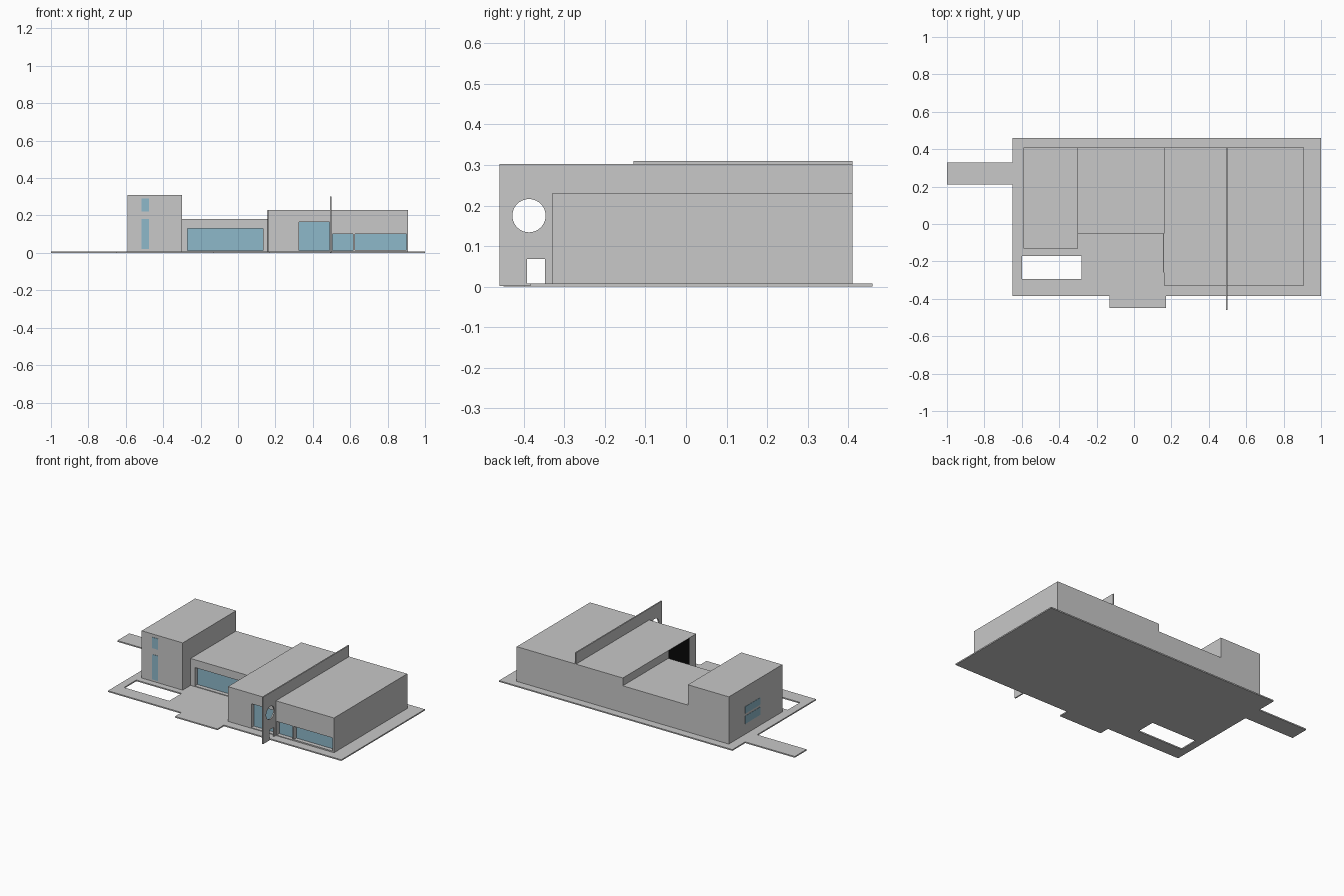
import bpy, bmesh, math
from mathutils import Matrix

if "Cube" in bpy.data.objects:
    bpy.data.objects.remove(bpy.data.objects["Cube"])


def material(name, color):
    m = bpy.data.materials.new(name)
    m.use_nodes = True
    m.diffuse_color = (*color, 1)
    m.node_tree.nodes["Principled BSDF"].inputs["Base Color"].default_value = (*color, 1)
    return m


GREY = material("light grey", (0.58, 0.58, 0.58))
GLASS = material("blue glass", (0.27, 0.48, 0.59))
DARK = material("dark opening", (0.005, 0.005, 0.005))
GROUND = 0.008
DEPTH = 0.03


def finish(name, bm, mat):
    bmesh.ops.recalc_face_normals(bm, faces=bm.faces)
    mesh = bpy.data.meshes.new(name)
    bm.to_mesh(mesh)
    bm.free()
    mesh.materials.append(mat)
    ob = bpy.data.objects.new(name, mesh)
    bpy.context.collection.objects.link(ob)
    return ob


def box(name, x, y, z, mat=GREY):
    """Box from three (low, high) ranges."""
    bm = bmesh.new()
    bmesh.ops.create_cube(bm, size=1)
    for v in bm.verts:
        v.co = [r[0] if c < 0 else r[1] for c, r in zip(v.co, (x, y, z))]
    return finish(name, bm, mat)


def cut(target, cutter):
    """Subtract the cutter, then discard it."""
    cutter.hide_render = True
    mod = target.modifiers.new("cut", "BOOLEAN")
    mod.operation = "DIFFERENCE"
    mod.solver = "EXACT"
    mod.object = cutter
    bpy.context.view_layer.objects.active = target
    bpy.ops.object.modifier_apply(modifier=mod.name)
    bpy.data.objects.remove(cutter)


def front_window(name, wall, x, z, face_y):
    """Recessed opening in a front wall with a pane at its back."""
    cut(wall, box("cutter", x, (face_y - 0.05, face_y + DEPTH), z))
    box(name, x, (face_y + DEPTH - 0.004, face_y + DEPTH + 0.002), z, GLASS)


# Ground slab with side path, front step and a pool opening
outline = [(-0.65, -0.385), (-0.13, -0.385), (-0.13, -0.45), (0.17, -0.45),
           (0.17, -0.385), (1, -0.385), (1, 0.46), (-0.65, 0.46),
           (-0.65, 0.33), (-1, 0.33), (-1, 0.21), (-0.65, 0.21)]
bm = bmesh.new()
base = bm.faces.new([bm.verts.new((x, y, 0)) for x, y in outline])
top = bmesh.ops.extrude_face_region(bm, geom=[base])["geom"]
for v in top:
    if isinstance(v, bmesh.types.BMVert):
        v.co.z = GROUND
slab = finish("ground_slab", bm, GREY)
cut(slab, box("cutter", (-0.6, -0.28), (-0.295, -0.17), (-0.1, 0.1)))

# Three building volumes
tower = box("tower", (-0.59, -0.30), (-0.13, 0.41), (GROUND, 0.31))
hall = box("middle_hall", (-0.30, 0.16), (-0.05, 0.41), (GROUND, 0.18))
wing = box("main_wing", (0.16, 0.91), (-0.33, 0.41), (GROUND, 0.23))

# Recessed front windows
front_window("hall_window", hall, (-0.27, 0.135), (0.012, 0.13), -0.05)
front_window("wing_tall_window", wing, (0.325, 0.49), (0.012, 0.165), -0.33)
front_window("wing_small_window", wing, (0.505, 0.615), (0.012, 0.1), -0.33)
front_window("wing_wide_window", wing, (0.625, 0.9), (0.016, 0.1), -0.33)

# Tower panes: narrow ones in front, horizontal ones on the side
for i, z in enumerate([(0.02, 0.18), (0.22, 0.29)]):
    box(f"tower_front_pane_{i + 1}", (-0.515, -0.475), (-0.132, -0.128), z, GLASS)
for i, z in enumerate([(0.075, 0.125), (0.14, 0.185)]):
    box(f"tower_side_pane_{i + 1}", (-0.592, -0.588), (0.095, 0.245), z, GLASS)

# Dark entrance on the inner side of the wing
box("entrance_opening", (0.158, 0.162), (-0.26, -0.05), (GROUND, 0.229), DARK)

# Tall dividing wall with a round hole and a small doorway
fin = box("dividing_wall", (0.491, 0.499), (-0.46, 0.41), (0.002, 0.302))
bm = bmesh.new()
bmesh.ops.create_cone(bm, cap_ends=True, segments=40, radius1=0.041, radius2=0.041, depth=0.2,
                      matrix=Matrix.Translation((0.495, -0.387, 0.175))
                      @ Matrix.Rotation(math.pi / 2, 4, "Y"))
cut(fin, finish("cutter", bm, GREY))
cut(fin, box("cutter", (0.4, 0.6), (-0.392, -0.347), (GROUND, 0.068)))
